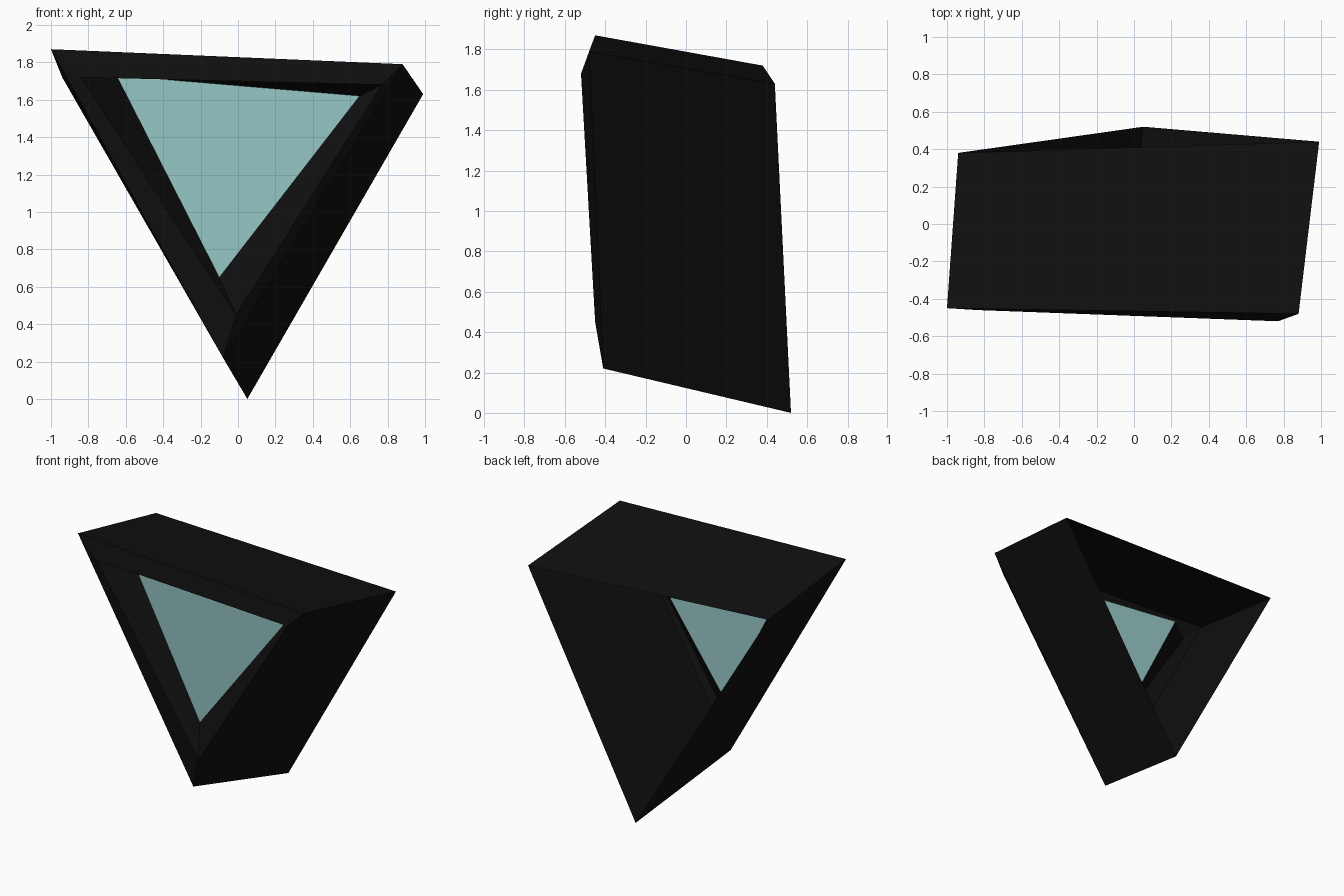
import bpy
import bmesh

default = bpy.data.objects.get("Cube")
if default:
    bpy.data.objects.remove(default, do_unlink=True)


def make_material(name, color, roughness):
    mat = bpy.data.materials.new(name)
    mat.use_nodes = True
    mat.diffuse_color = color
    shader = mat.node_tree.nodes["Principled BSDF"]
    shader.inputs["Base Color"].default_value = color
    shader.inputs["Roughness"].default_value = roughness
    return mat


black = make_material("matte black", (0.005, 0.005, 0.005, 1), 0.8)
teal = make_material("pale teal", (0.31, 0.58, 0.57, 1), 0.8)


def loft(name, rings, material, cap=False):
    """Bridge corner rings with quads; cap fills the first ring."""
    bm = bmesh.new()
    loops = [[bm.verts.new(p) for p in ring] for ring in rings]
    for a, b in zip(loops, loops[1:]):
        for i in range(len(a)):
            j = (i + 1) % len(a)
            bm.faces.new((a[i], a[j], b[j], b[i]))
    if cap:
        bm.faces.new(loops[0])
    mesh = bpy.data.meshes.new(name)
    bm.to_mesh(mesh)
    bm.free()
    mesh.materials.append(material)
    obj = bpy.data.objects.new(name, mesh)
    bpy.context.collection.objects.link(obj)
    return obj


# Triangular rings, each listed as upper -x, bottom, upper +x corner
back_rim = [(-0.94, 0.38, 1.72), (0.05, 0.52, 0.0), (0.99, 0.44, 1.63)]
front_rim = [(-1.0, -0.45, 1.87), (-0.08, -0.41, 0.22), (0.88, -0.48, 1.79)]
ridge = [(-0.84, -0.46, 1.72), (-0.01, -0.45, 0.45), (0.77, -0.52, 1.68)]
pane = [(-0.65, -0.32, 1.73), (-0.10, -0.305, 0.65), (0.65, -0.36, 1.62)]

# Open-backed casing: side walls, bevelled front rim, recess down to the pane
loft("casing", [back_rim, front_rim, ridge, pane], black)

# Flat screen closing the recess
loft("screen", [pane], teal, cap=True)
